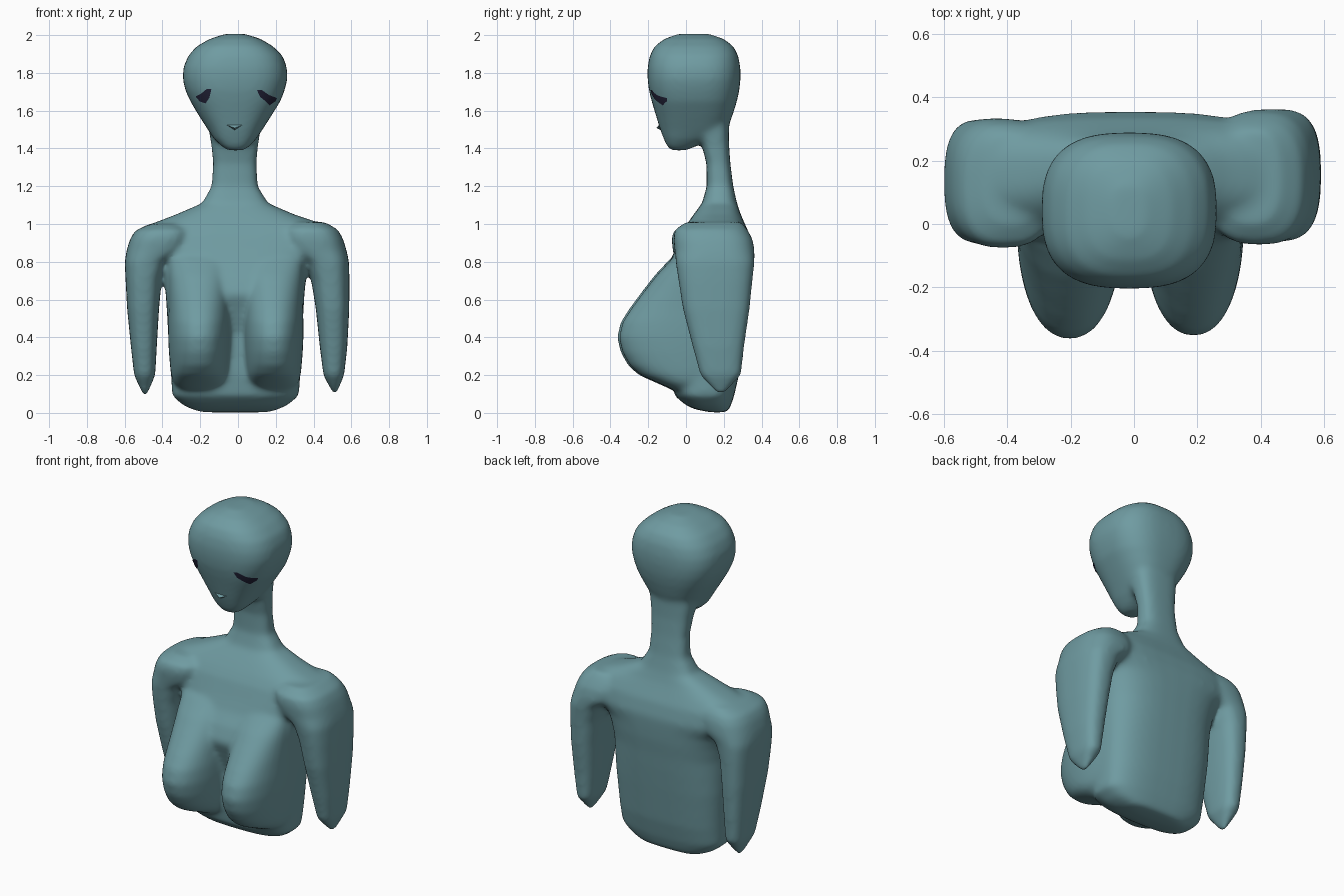
import bpy, bmesh, math
from mathutils import Vector
from mathutils.bvhtree import BVHTree


def material(name, rgb):
    m = bpy.data.materials.new(name)
    m.diffuse_color = (*rgb, 1)
    return m


TEAL = material("dusty teal", (0.16, 0.33, 0.36))
DARK = material("dark navy", (0.016, 0.016, 0.04))


def make_object(name, bm, mat):
    bmesh.ops.recalc_face_normals(bm, faces=bm.faces[:])
    me = bpy.data.meshes.new(name)
    bm.to_mesh(me)
    bm.free()
    me.materials.append(mat)
    ob = bpy.data.objects.new(name, me)
    bpy.context.collection.objects.link(ob)
    return ob


def loft(name, rings, power=2.5, n=40, back=9.0):
    """Rounded-box rings given as (z, x min, x max, y min, y max), cut off at back."""
    bm = bmesh.new()
    loops = []
    for z, x0, x1, y0, y1 in rings:
        loop = []
        for i in range(n):
            a = 2 * math.pi * i / n
            c, s = math.cos(a), math.sin(a)
            c = math.copysign(abs(c) ** (2 / power), c)
            s = math.copysign(abs(s) ** (2 / power), s)
            y = (y0 + y1) / 2 + s * (y1 - y0) / 2
            loop.append(bm.verts.new(((x0 + x1) / 2 + c * (x1 - x0) / 2, min(y, back), z)))
        loops.append(loop)
    for a, b in zip(loops, loops[1:]):
        for i in range(n):
            j = (i + 1) % n
            bm.faces.new((a[i], a[j], b[j], b[i]))
    bm.faces.new(loops[0][::-1])
    bm.faces.new(loops[-1])
    return make_object(name, bm, TEAL)


# Torso rising through the shoulders into the neck
torso = loft("body", [
    (0.003, -0.19, 0.16, 0.13, 0.215), (0.018, -0.24, 0.21, 0.05, 0.228),
    (0.04, -0.29, 0.26, 0.00, 0.238),
    (0.09, -0.348, 0.322, -0.06, 0.255), (0.20, -0.355, 0.33, -0.08, 0.28),
    (0.42, -0.37, 0.34, -0.09, 0.31), (0.54, -0.377, 0.347, -0.135, 0.325),
    (0.63, -0.383, 0.352, -0.17, 0.335), (0.72, -0.392, 0.362, -0.135, 0.347),
    (0.79, -0.41, 0.38, -0.09, 0.352),
    (0.86, -0.51, 0.50, -0.06, 0.355), (0.95, -0.53, 0.515, -0.025, 0.335),
    (1.00, -0.46, 0.45, 0.005, 0.312), (1.05, -0.33, 0.30, 0.04, 0.29),
    (1.11, -0.19, 0.16, 0.085, 0.27), (1.20, -0.14, 0.105, 0.11, 0.25),
    (1.32, -0.132, 0.098, 0.108, 0.235), (1.42, -0.142, 0.107, 0.083, 0.228),
    (1.50, -0.155, 0.12, 0.05, 0.228), (1.60, -0.16, 0.13, 0.02, 0.23)], 2.9)

# Egg-shaped head
head = loft("head", [
    (1.39, -0.055, 0.03, -0.08, 0.00), (1.41, -0.085, 0.06, -0.1, 0.05),
    (1.45, -0.127, 0.097, -0.118, 0.13), (1.50, -0.16, 0.13, -0.137, 0.215),
    (1.57, -0.205, 0.175, -0.158, 0.245), (1.65, -0.253, 0.225, -0.182, 0.27),
    (1.71, -0.28, 0.248, -0.197, 0.283), (1.77, -0.293, 0.263, -0.204, 0.289),
    (1.83, -0.289, 0.259, -0.204, 0.288), (1.89, -0.264, 0.237, -0.192, 0.277),
    (1.94, -0.22, 0.187, -0.168, 0.252), (1.98, -0.15, 0.12, -0.115, 0.2),
    (2.007, -0.065, 0.035, -0.04, 0.12)], 2.7)

# Upper arms tapering to points
arm_l = loft("left_arm", [
    (0.088, -0.50, -0.485, 0.165, 0.20), (0.20, -0.55, -0.438, 0.075, 0.288),
    (0.35, -0.567, -0.43, 0.03, 0.303), (0.55, -0.587, -0.418, -0.02, 0.318),
    (0.70, -0.595, -0.405, -0.047, 0.325),
    (0.80, -0.60, -0.37, -0.062, 0.33), (0.86, -0.59, -0.27, -0.07, 0.335),
    (0.92, -0.572, -0.25, -0.077, 0.33),
    (0.965, -0.545, -0.25, -0.067, 0.315), (1.00, -0.47, -0.30, 0.0, 0.285)], 2.7)
arm_r = loft("right_arm", [
    (0.098, 0.505, 0.52, 0.165, 0.20), (0.20, 0.452, 0.562, 0.075, 0.292),
    (0.35, 0.433, 0.579, 0.035, 0.308), (0.55, 0.412, 0.589, -0.017, 0.337),
    (0.70, 0.388, 0.59, -0.04, 0.352),
    (0.80, 0.35, 0.588, -0.055, 0.363), (0.86, 0.25, 0.575, -0.06, 0.363),
    (0.92, 0.23, 0.557, -0.067, 0.353),
    (0.97, 0.23, 0.53, -0.06, 0.325), (1.01, 0.28, 0.46, 0.0, 0.295)], 2.7)


# Rounded chest forms
def chest(name, cx, inner, tip):
    prof = [(0.12, 0.10, -0.07), (0.16, 0.14, -0.16), (0.20, 0.152, -0.25),
            (0.25, 0.157, -0.307), (0.32, 0.163, -0.347), (0.40, 0.167, -0.366),
            (0.48, 0.167, -0.347), (0.55, 0.165, -0.302), (0.64, 0.165, -0.235),
            (0.73, 0.165, -0.165), (0.82, 0.16, -0.08)]
    return loft(name, [(z, cx - r * inner, cx + r * inner, y + tip, -y - tip + 0.02)
                       for z, r, y in prof], 2.2, back=0.12)


chest_l = chest("left_chest", -0.203, 1.0, 0.0)
chest_r = chest("right_chest", 0.188, 0.95, 0.01)

# Merge everything into one soft skin
bpy.ops.object.select_all(action='DESELECT')
for ob in (torso, head, arm_l, arm_r, chest_l, chest_r):
    ob.select_set(True)
bpy.context.view_layer.objects.active = torso
bpy.ops.object.join()
remesh = torso.modifiers.new("skin", 'REMESH')
remesh.mode = 'VOXEL'
remesh.voxel_size = 0.012
smooth = torso.modifiers.new("soften", 'SMOOTH')
smooth.factor = 0.5
smooth.iterations = 22
for mod in ("skin", "soften"):
    bpy.ops.object.modifier_apply(modifier=mod)
torso.data.polygons.foreach_set("use_smooth", [True] * len(torso.data.polygons))
if not torso.data.materials:
    torso.data.materials.append(TEAL)

skin = BVHTree.FromPolygons([v.co.copy() for v in torso.data.vertices],
                            [tuple(p.vertices) for p in torso.data.polygons])


def face_plate(name, outline, mat):
    """Thin patch laid over the front of the face."""
    bm = bmesh.new()
    bm.faces.new([bm.verts.new((x, 0, z)) for x, z in outline])
    bmesh.ops.triangulate(bm, faces=bm.faces[:])
    bmesh.ops.subdivide_edges(bm, edges=bm.edges[:], cuts=3, use_grid_fill=True)
    for v in bm.verts:
        hit, normal, _, _ = skin.ray_cast(Vector((v.co.x, -1, v.co.z)), Vector((0, 1, 0)))
        v.co = hit + normal * 0.004
    ob = make_object(name, bm, mat)
    ob.data.update()
    if sum(p.normal.y for p in ob.data.polygons) > 0:
        ob.data.flip_normals()


# Eyes
face_plate("left_eye", [(-0.222, 1.677), (-0.195, 1.69), (-0.165, 1.715), (-0.14, 1.715),
                        (-0.15, 1.67), (-0.17, 1.64), (-0.20, 1.65)], DARK)
face_plate("right_eye", [(0.10, 1.71), (0.125, 1.71), (0.16, 1.685), (0.203, 1.668),
                         (0.195, 1.652), (0.165, 1.63), (0.145, 1.65), (0.115, 1.675)], DARK)

# Lip: a small ledge whose upper side catches the light
bm = bmesh.new()
lip = [bm.verts.new(p) for p in ((-0.07, -0.136, 1.528), (-0.02, -0.13, 1.54),
                                 (0.035, -0.136, 1.528), (-0.018, -0.157, 1.508),
                                 (-0.018, -0.13, 1.495))]
for f in ((0, 3, 1), (1, 3, 2), (0, 4, 3), (3, 4, 2), (0, 1, 4), (1, 2, 4)):
    bm.faces.new([lip[i] for i in f])
make_object("lip", bm, TEAL)
